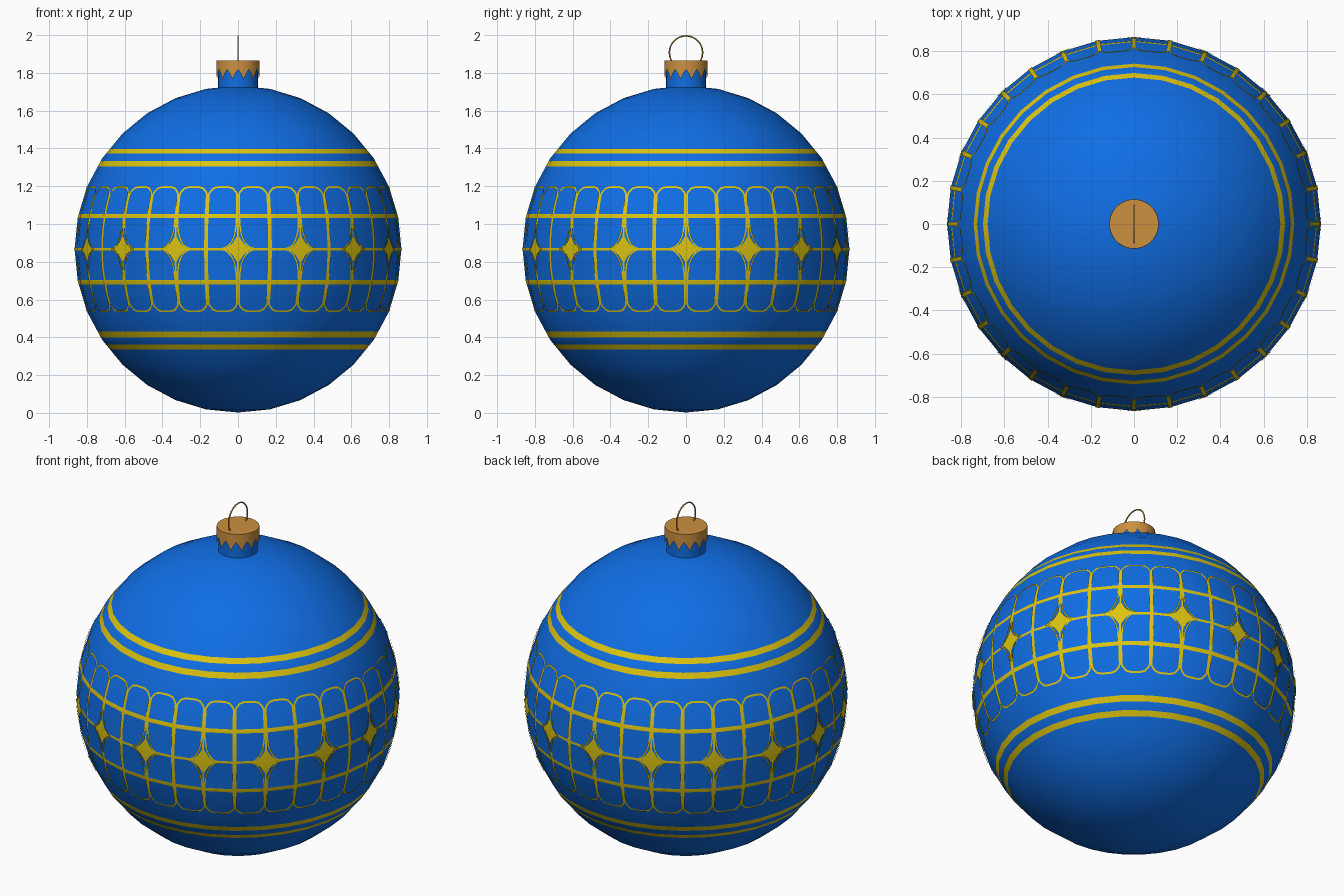
import bpy, bmesh, math
from mathutils import Vector

if "Cube" in bpy.data.objects:
    bpy.data.objects.remove(bpy.data.objects["Cube"])

R, CZ = 0.865, 0.867          # ball radius and centre height
N = 32                        # columns of the lattice
COL = R * 2 * math.pi / N     # column width along the equator


def material(name, rgb):
    m = bpy.data.materials.new(name)
    m.diffuse_color = (*rgb, 1)
    m.use_nodes = True
    m.node_tree.nodes["Principled BSDF"].inputs["Base Color"].default_value = m.diffuse_color
    return m


blue = material("blue", (0.005, 0.155, 0.78))
gold = material("gold", (0.72, 0.55, 0.005))
tan = material("tan_metal", (0.60, 0.28, 0.05))


def make(name, bm, mats, sharp=None):
    me = bpy.data.meshes.new(name)
    bm.to_mesh(me)
    bm.free()
    for m in mats:
        me.materials.append(m)
    for p in me.polygons:
        p.use_smooth = True
    ob = bpy.data.objects.new(name, me)
    bpy.context.collection.objects.link(ob)
    if sharp:
        bpy.ops.object.select_all(action='DESELECT')
        ob.select_set(True)
        bpy.context.view_layer.objects.active = ob
        bpy.ops.object.shade_smooth_by_angle(angle=math.radians(sharp))
    return ob


# Ball: sphere cut at the stripe heights, stripes coloured by height
stripes = [(0.505, 0.531), (0.437, 0.467), (0.164, 0.186), (-0.007, 0.007)]
stripes += [(-b, -a) for a, b in stripes[:3]]
bm = bmesh.new()
bmesh.ops.create_uvsphere(bm, u_segments=32, v_segments=16, radius=R)
for h in [v for s in stripes for v in s]:
    bmesh.ops.bisect_plane(bm, geom=bm.verts[:] + bm.edges[:] + bm.faces[:],
                           plane_co=(0, 0, h), plane_no=(0, 0, 1))
for f in bm.faces:
    z = f.calc_center_median().z
    f.material_index = int(any(a < z < b for a, b in stripes))
bmesh.ops.translate(bm, verts=bm.verts, vec=(0, 0, CZ))
make("ball", bm, [blue, gold])


# Painted lattice: thin strips wrapped round the ball
def wrap(bm, a, h):
    t = a / R - math.pi / 2
    r = math.sqrt((R + 0.002) ** 2 - h * h)
    return bm.verts.new((r * math.cos(t), r * math.sin(t), CZ + h))


def strip(bm, pts, width):
    pts = [Vector(p) for p in pts]
    prev = None
    for i, p in enumerate(pts):
        d = (pts[min(i + 1, len(pts) - 1)] - pts[max(i - 1, 0)]).normalized()
        n = Vector((-d.y, d.x)) * width / 2
        cur = (wrap(bm, *(p + n)), wrap(bm, *(p - n)))
        if prev:
            bm.faces.new((prev[0], prev[1], cur[1], cur[0]))
        prev = cur


def upright(a, h0, h1):
    return [(a, h0 + (h1 - h0) * i / 8) for i in range(9)]


bm = bmesh.new()
for k in range(N):
    a = k * COL
    for s in (1, -1):
        # column lines, thinner beside the stars
        strip(bm, upright(a, s * 0.15, s * 0.288), 0.021)
        strip(bm, upright(a, 0, s * 0.15), 0.010 if k % 2 == 0 else 0.020)
        # scalloped border
        arch = [(0, 0.28), (0.012, 0.303), (0.03, 0.322), (0.055, 0.329)]
        arch += [(COL - x, h) for x, h in reversed(arch)]
        strip(bm, [(a + x, s * h) for x, h in arch], 0.010)
        if k % 2 == 0:
            # curved corners round each star
            for sx in (1, -1):
                arc = [(a + sx * (0.083 - 0.075 * math.cos(t * math.pi / 16)),
                        s * (0.16 - 0.156 * math.sin(t * math.pi / 16))) for t in range(9)]
                strip(bm, arc, 0.008)
    if k % 2 == 0:
        # four-pointed star
        c = wrap(bm, a, 0)
        star = [(0.066, 0), (0.028, 0.032), (0, 0.075), (-0.028, 0.032),
                (-0.066, 0), (-0.028, -0.032), (0, -0.075), (0.028, -0.032)]
        vs = [wrap(bm, a + x, h) for x, h in star]
        for i in range(8):
            bm.faces.new((c, vs[i], vs[(i + 1) % 8]))
# turn every plate outward
for f in bm.faces:
    f.normal_update()
    if f.normal.dot(f.calc_center_median() - Vector((0, 0, CZ))) < 0:
        f.normal_flip()
make("painted_lattice", bm, [gold])

# Neck
bm = bmesh.new()
bmesh.ops.create_cone(bm, cap_ends=True, segments=32, radius1=0.105, radius2=0.105, depth=0.15)
bmesh.ops.translate(bm, verts=bm.verts, vec=(0, 0, 1.775))
make("neck", bm, [blue], 40)

# Cap: disc with a toothed skirt
bm = bmesh.new()
S = 48
top, low = [], []
for i in range(S):
    t = 2 * math.pi * i / S - math.pi / 2
    z = (1.818, 1.797, 1.765, 1.797)[i % 4]
    x, y = math.cos(t), math.sin(t)
    top.append(bm.verts.new((0.114 * x, 0.114 * y, 1.865)))
    low.append(bm.verts.new((0.115 * x, 0.115 * y, z)))
bm.faces.new(top)
for i in range(S):
    j = (i + 1) % S
    bm.faces.new((low[i], low[j], top[j], top[i]))
make("cap", bm, [tan], 40)

# Hanging loop
bpy.ops.mesh.primitive_torus_add(major_segments=32, minor_segments=6, major_radius=0.088,
                                 minor_radius=0.004, location=(0, 0, 1.908),
                                 rotation=(0, math.pi / 2, 0))
loop = bpy.context.object
loop.name = "hanging_loop"
loop.data.materials.append(tan)
bpy.ops.object.shade_smooth()
